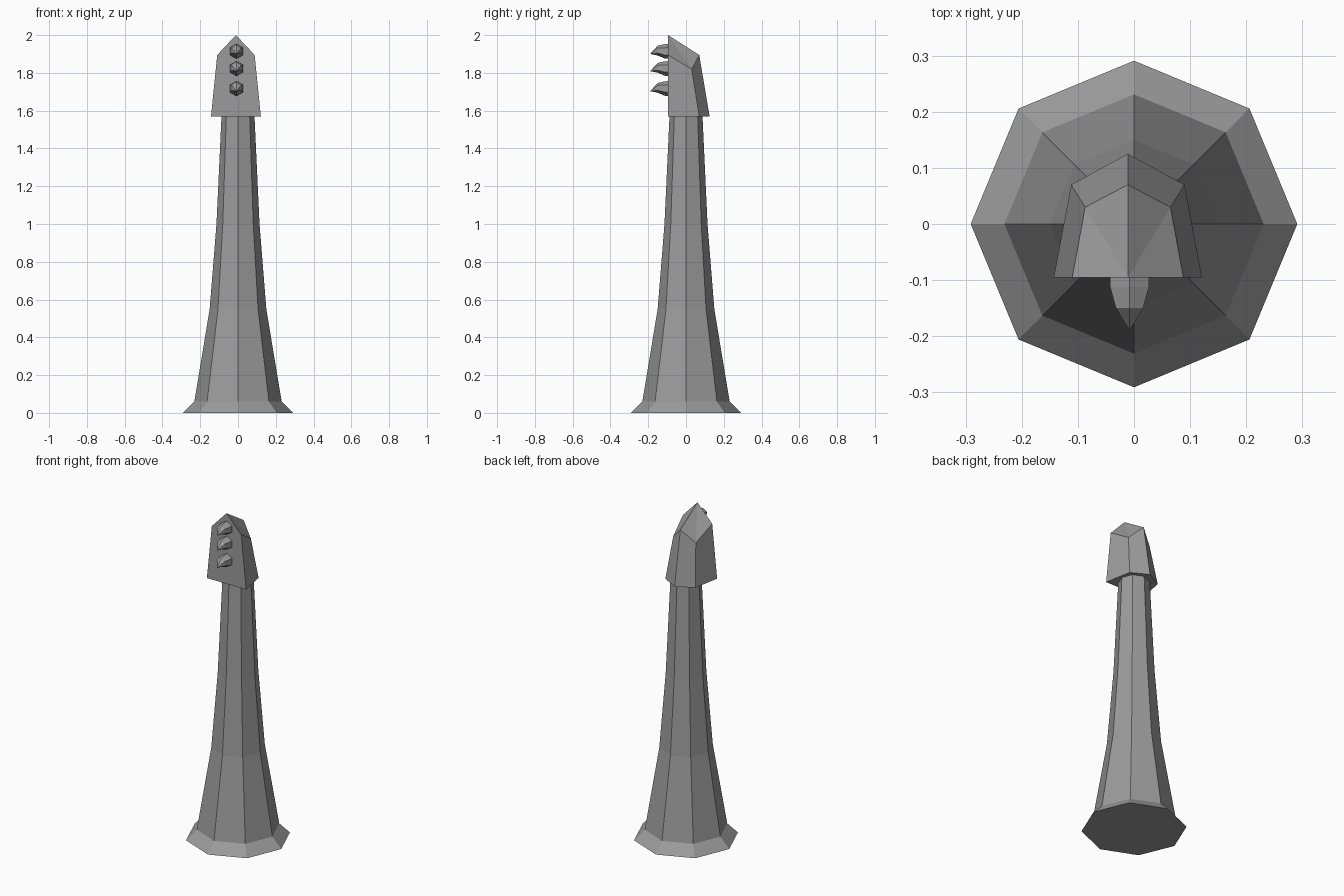
import bpy, math

if "Cube" in bpy.data.objects:
    bpy.data.objects.remove(bpy.data.objects["Cube"])

stone = bpy.data.materials.new("grey stone")
stone.diffuse_color = (0.33, 0.33, 0.33, 1)
stone.use_nodes = True
stone.node_tree.nodes["Principled BSDF"].inputs["Base Color"].default_value = stone.diffuse_color


def make(name, verts, faces):
    mesh = bpy.data.meshes.new(name)
    mesh.from_pydata(verts, [], faces)
    mesh.materials.append(stone)
    ob = bpy.data.objects.new(name, mesh)
    bpy.context.collection.objects.link(ob)
    return ob


def loft(rings, tip=None):
    """Skin equal-sized rings, closing the start and ending in a cap or a tip."""
    n = len(rings[0])
    verts = [v for r in rings for v in r]
    faces = [tuple(reversed(range(n)))]
    for k in range(len(rings) - 1):
        for i in range(n):
            j = (i + 1) % n
            faces.append((k * n + i, k * n + j, (k + 1) * n + j, (k + 1) * n + i))
    last = (len(rings) - 1) * n
    if tip:
        verts.append(tip)
        faces += [(last + i, last + (i + 1) % n, len(verts) - 1) for i in range(n)]
    else:
        faces.append(tuple(range(last, last + n)))
    return verts, faces


def octagon(r, z):
    return [(r * math.cos(i * math.pi / 4), r * math.sin(i * math.pi / 4), z) for i in range(8)]


# Flared foot and tapering eight-sided shaft
make("foot", *loft([octagon(0.291, 0), octagon(0.231, 0.06)]))
make("shaft", *loft([octagon(r, z) for r, z in
                     ((0.231, 0.06), (0.15, 0.55), (0.114, 1.0), (0.086, 1.6))]))

# Head: flat front, five-sided plan, roof sloping down from the front peak
CX, FRONT = -0.011, -0.095
bottom = [(-0.132, FRONT, 1.57), (0.132, FRONT, 1.57), (0.101, 0.07, 1.57),
          (0, 0.125, 1.57), (-0.101, 0.07, 1.57)]
top = [(-0.099, FRONT, 1.895), (0.099, FRONT, 1.895), (0.076, 0.03, 1.82),
       (0, 0.07, 1.895), (-0.076, 0.03, 1.82)]
head_verts = [(x + CX, y, z) for x, y, z in bottom + top + [(0, FRONT, 2.0)]]
head_faces = [(4, 3, 2, 1, 0), (0, 1, 6, 10, 5)]
head_faces += [(i, (i + 1) % 5, (i + 1) % 5 + 5, i + 5) for i in range(1, 5)]
head_faces += [(6, 7, 10), (7, 8, 10), (8, 9, 10), (9, 5, 10)]
make("head", head_verts, head_faces)


# Three hooked six-sided claws on the front of the head
def hexagon(rx, rz, y, z):
    return [(CX + 0.003 + rx * math.sin(i * math.pi / 3), y, z + rz * math.cos(i * math.pi / 3))
            for i in range(6)]


for n, z in enumerate((1.914, 1.823, 1.717)):
    rings = [hexagon(0.040, 0.040, FRONT + 0.01, z), hexagon(0.040, 0.038, -0.112, z),
             hexagon(0.028, 0.026, -0.150, z + 0.004)]
    make(f"claw_{n + 1}", *loft(rings, (CX + 0.003, -0.19, z - 0.014)))
